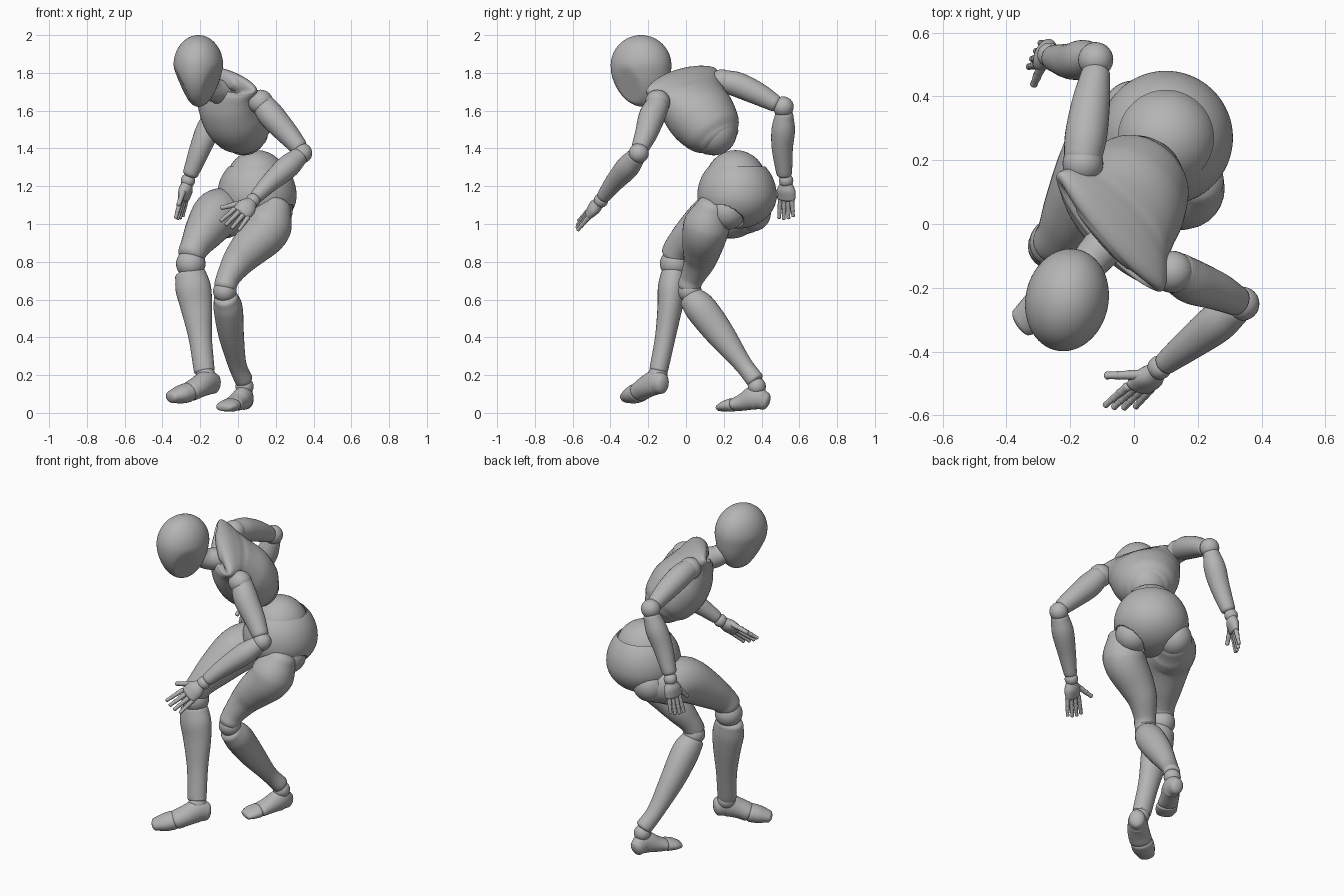
import bpy, bmesh, math
from mathutils import Vector, Matrix

default_cube = bpy.data.objects.get("Cube")
if default_cube:
    bpy.data.objects.remove(default_cube, do_unlink=True)

# One neutral grey for the whole figure
grey = bpy.data.materials.new("neutral grey")
grey.use_nodes = True
colour = (.46, .46, .46, 1)
grey.diffuse_color = colour
grey.node_tree.nodes["Principled BSDF"].inputs["Base Color"].default_value = colour


def finish(name, bm, matrix=None):
    """Turn a bmesh into a smooth shaded object."""
    if matrix:
        bmesh.ops.transform(bm, matrix=matrix, verts=bm.verts)
    bmesh.ops.recalc_face_normals(bm, faces=bm.faces)
    mesh = bpy.data.meshes.new(name)
    bm.to_mesh(mesh)
    bm.free()
    mesh.materials.append(grey)
    mesh.shade_smooth()
    mesh.set_sharp_from_angle(angle=math.radians(40))
    obj = bpy.data.objects.new(name, mesh)
    bpy.context.collection.objects.link(obj)


def sphere_mesh(segments=32):
    bm = bmesh.new()
    bmesh.ops.create_uvsphere(bm, u_segments=segments, v_segments=segments // 2, radius=1)
    return bm


def ball(name, centre, radius):
    finish(name, sphere_mesh(), Matrix.Translation(centre) @ Matrix.Scale(radius, 4))


def catmull(a, b, c, d, t):
    return (b * 2 + (c - a) * t + (a * 2 - b * 5 + c * 4 - d) * t ** 2
            + (b * 3 - a - c * 3 + d) * t ** 3) / 2


def add_loft(bm, stations, side=(1, 0, 0), cap=.6, sides=28, steps=6):
    """Sweep ellipses through (x, y, z, radius[, depth]) stations, with rounded ends."""
    rows = [Vector(s if len(s) == 5 else (*s, s[3])) for s in stations]
    rows = [rows[0] * 2 - rows[1]] + rows + [rows[-1] * 2 - rows[-2]]
    samples = [catmull(*rows[i:i + 4], k / steps)
               for i in range(len(rows) - 3) for k in range(steps)]
    samples.append(rows[-2])
    path = [(Vector(s[:3]), s[3], s[4]) for s in samples]
    tangents = [(path[min(i + 1, len(path) - 1)][0] - path[max(i - 1, 0)][0]).normalized()
                for i in range(len(path))]
    sections = [(p, a, b, t) for (p, a, b), t in zip(path, tangents)]

    def rounded(section, sign):
        p, a, b, t = section
        angles = [math.radians(q) for q in (20, 40, 60, 78)]
        return [(p + t * sign * cap * min(a, b) * math.sin(q),
                 a * math.cos(q), b * math.cos(q), t) for q in angles]

    sections = rounded(sections[0], -1)[::-1] + sections + rounded(sections[-1], 1)
    rings = []
    for p, a, b, t in sections:
        across = Vector(side)
        across = (across - t * across.dot(t)).normalized()
        other = t.cross(across)
        ring = []
        for k in range(sides):
            q = math.tau * k / sides
            ring.append(bm.verts.new(p + across * a * math.cos(q) + other * b * math.sin(q)))
        rings.append(ring)
    for low, high in zip(rings, rings[1:]):
        for k in range(sides):
            n = (k + 1) % sides
            bm.faces.new((low[k], low[n], high[n], high[k]))
    bm.faces.new(rings[0])
    bm.faces.new(rings[-1])


def loft(name, stations, matrix=None, **options):
    bm = bmesh.new()
    add_loft(bm, stations, **options)
    finish(name, bm, matrix)


# Head: egg with flattened cheeks, turned slightly to its right
bm = sphere_mesh(64)
for v in bm.verts:
    taper = 1 + .25 * min(v.co.z, 0)
    v.co = Vector((v.co.x * .13 * taper, v.co.y * .162, v.co.z * (.16 if v.co.z > 0 else .22)))
    for s in (-1, 1):
        normal = Vector((s * .85, -.3, -.4)).normalized()
        v.co -= normal * max(0, v.co.dot(normal) - .125)
    v.co.y += .08 * max(0, -v.co.z - .05)
finish("head", bm, Matrix.Translation((-.21, -.238, 1.84)) @ Matrix.Rotation(math.radians(-12), 4, "Z"))

# Neck
loft("neck", [(-.07, -.04, 1.68, .075), (-.1, -.075, 1.7, .065), (-.135, -.115, 1.71, .06),
              (-.17, -.16, 1.74, .055)])

# Chest: built upright in its own frame, then leaned and twisted
left = Vector((.646, -.73, -.215)).normalized()
up = Vector((-.35, -.61, .71))
up = (up - left * up.dot(left)).normalized()
frame = Matrix((left, up.cross(left), up)).transposed().to_4x4()
frame.translation = (-.01, .09, 1.56)
loft("chest", [(0, 0, -.15, .125, .112), (0, 0, -.1, .162, .147), (0, 0, 0, .192, .167),
               (0, .008, .09, .203, .152), (0, .026, .17, .22, .115), (0, .04, .215, .248, .082),
               (0, .042, .245, .24, .058), (0, .025, .262, .13, .045)],
     matrix=frame, cap=.35, sides=48)
ball("belly", (.03, .147, 1.485), .122)

# Waist ball and pelvis shell with recessed leg openings
ball("waist", (.1, .263, 1.23), .161)
hips = {"left": Vector((.19, .22, 1.07)), "right": Vector((0, .35, 1.06))}
pelvis_centre = Vector((.1, .27, 1.15))
bm = sphere_mesh(160)
for v in bm.verts:
    v.co = Vector((v.co.x * .21, v.co.y * .21, v.co.z * (.22 if v.co.z > 0 else .175)))
    for hip in hips.values():
        opening = (hip - pelvis_centre) * 1.3 - Vector((0, 0, .02))
        if (v.co - opening).length < .1:
            v.co *= .88
            break
bmesh.ops.bisect_plane(bm, geom=bm.verts[:] + bm.edges[:] + bm.faces[:], clear_outer=True,
                       plane_co=(0, 0, .155), plane_no=(0, 0, 1))
finish("pelvis", bm, Matrix.Translation(pelvis_centre))
for name, hip in hips.items():
    ball(name + "_hip_joint", hip, .1)

# Left leg
loft("left_thigh", [(.2, .14, 1.09, .085), (.17, .115, 1.01, .12), (.14, .1, .95, .12),
                    (.06, .085, .87, .104), (0, .07, .8, .085), (-.05, .035, .72, .064),
                    (-.068, .015, .67, .06)])
ball("left_knee", (-.07, .02, .645), .062)
loft("left_shin", [(-.065, .025, .61, .064, .068), (-.052, .08, .55, .077, .084),
                   (-.037, .18, .42, .068, .076), (-.005, .3, .26, .049), (.03, .365, .175, .048)],
     cap=.4)
ball("left_ankle", (.035, .375, .14), .048)
left_across = (.93, -.37, 0)
loft("left_foot", [(.042, .42, .062, .04, .047), (.03, .365, .08, .05, .064),
                   (-.005, .305, .058, .053, .047), (-.028, .262, .045, .058, .036)], side=left_across)
loft("left_toes", [(-.037, .245, .042, .06, .036), (-.058, .21, .036, .06, .03),
                   (-.073, .182, .028, .048, .02)], side=left_across)

# Right leg
loft("right_thigh", [(-.01, .335, 1.05, .1), (-.065, .265, 1.055, .13), (-.115, .165, 1.045, .131),
                     (-.182, .045, .955, .104), (-.225, -.03, .885, .08), (-.247, -.06, .84, .073)])
ball("right_knee", (-.25, -.06, .79), .078)
loft("right_shin", [(-.252, -.065, .735, .082, .068), (-.237, -.075, .66, .094, .074),
                    (-.22, -.085, .56, .084, .066), (-.2, -.11, .4, .062, .054),
                    (-.182, -.14, .25, .056, .05), (-.178, -.146, .225, .055, .048)], cap=.4)
ball("right_ankle", (-.172, -.15, .2), .052)
right_across = (.7, -.72, 0)
loft("right_foot", [(-.128, -.128, .155, .045, .055), (-.165, -.165, .16, .055, .066),
                    (-.21, -.21, .137, .062, .058), (-.25, -.24, .115, .064, .053)], side=right_across)
loft("right_toes", [(-.268, -.25, .108, .064, .052), (-.305, -.278, .097, .063, .048),
                    (-.35, -.308, .085, .048, .033)], side=right_across)

# Left arm
ball("left_shoulder", (.12, -.15, 1.645), .066)
loft("left_upper_arm", [(.135, -.15, 1.63, .062), (.18, -.18, 1.57, .07),
                        (.26, -.21, 1.48, .06), (.32, -.24, 1.41, .048)])
ball("left_elbow", (.34, -.25, 1.375), .053)
loft("left_forearm", [(.32, -.265, 1.355, .05), (.26, -.31, 1.3, .062),
                      (.17, -.38, 1.22, .05), (.1, -.435, 1.148, .037)])

# Right arm
ball("right_shoulder", (-.16, .19, 1.755), .064)
loft("right_upper_arm", [(-.16, .21, 1.755, .06), (-.15, .28, 1.735, .066),
                         (-.135, .38, 1.69, .06), (-.12, .47, 1.64, .046)])
ball("right_elbow", (-.12, .515, 1.62), .055)
loft("right_forearm", [(-.13, .52, 1.58, .048), (-.16, .515, 1.5, .062),
                       (-.2, .51, 1.4, .056), (-.25, .52, 1.27, .042)])


def digit(name, start, end, radius):
    """Three tapering segments that meet at small knuckles."""
    bm = bmesh.new()
    for k in range(3):
        a, b = (start.lerp(end, q / 3) for q in (k, k + .9))
        thick = radius * (1 - .12 * k)
        add_loft(bm, [(*a, thick), (*a.lerp(b, .5), thick * .85), (*b, thick * .9)],
                 side=(.3, .9, .2), sides=10, steps=2)
    finish(name, bm)


def hand(which, wrist, tip, spread, thumb_tip):
    """Flat palm, four fanned fingers and a thumb; spread runs from index to little finger."""
    wrist, tip, spread, thumb_tip = map(Vector, (wrist, tip, spread, thumb_tip))
    ball(which + "_wrist", wrist, .038)
    stations = [(*wrist.lerp(tip, q), wide, deep) for q, wide, deep in
                ((.1, .036, .03), (.26, .052, .034), (.46, .052, .025))]
    loft(which + "_palm", stations, side=spread)
    knuckles = wrist.lerp(tip, .5)
    lengths = {"index": .95, "middle": 1, "ring": .97, "little": .86}
    for k, (finger, length) in enumerate(lengths.items()):
        offset = spread * (k - 1.5) / 3
        end = knuckles + (tip - knuckles) * length + offset
        digit(f"{which}_{finger}_finger", knuckles + offset * .8, end, .015)
    digit(which + "_thumb", wrist.lerp(tip, .2) - spread * .3, thumb_tip, .018)


hand("left", (.08, -.45, 1.125), (-.05, -.578, .985), (.09, -.01, -.055), (-.09, -.475, 1.085))
hand("right", (-.265, .53, 1.23), (-.314, .53, 1.025), (.035, .075, 0), (-.315, .435, 1.1))
